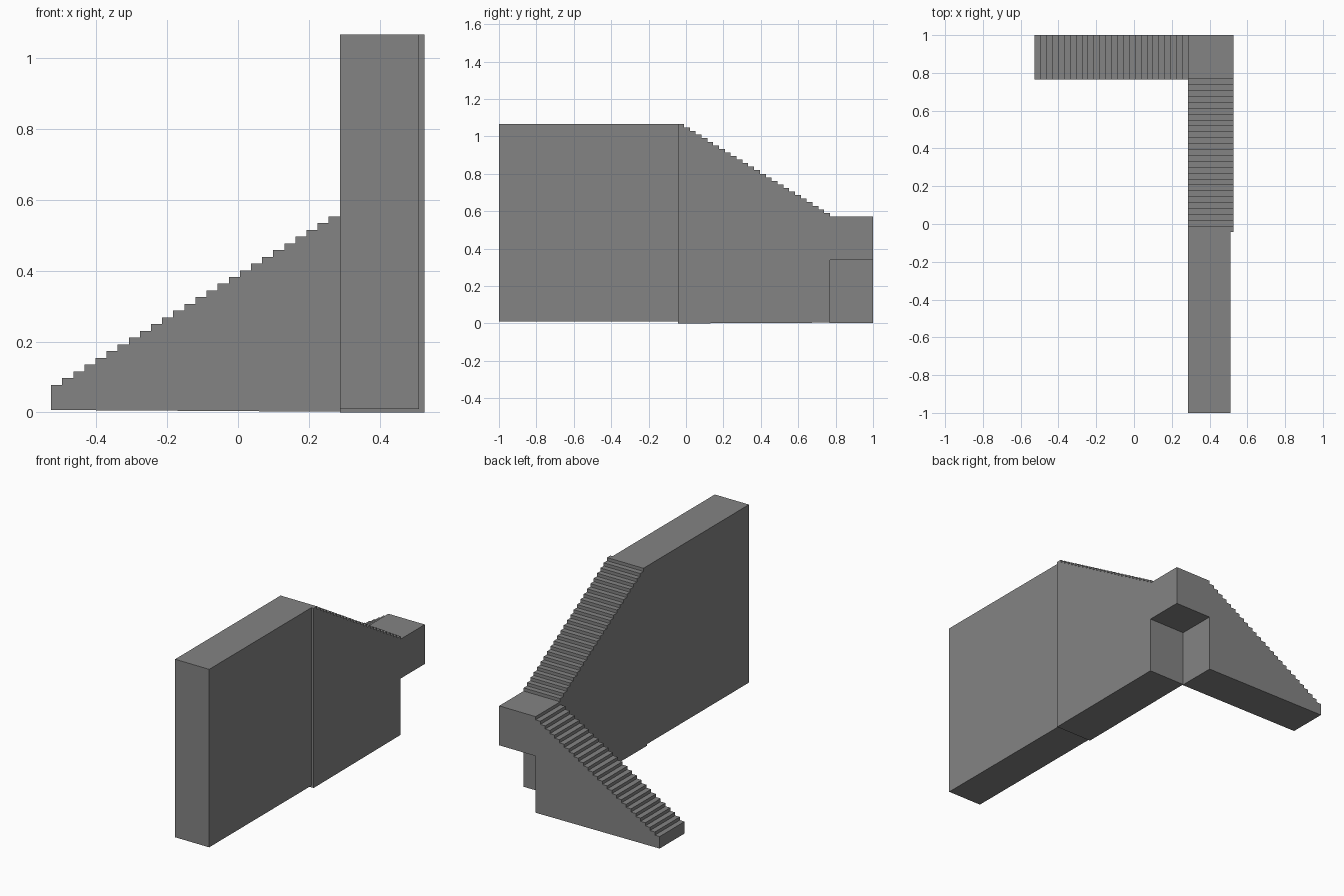
import bpy
import bmesh
from mathutils import Vector

cube = bpy.data.objects.get("Cube")
if cube:
    bpy.data.objects.remove(cube, do_unlink=True)

concrete = bpy.data.materials.new("grey concrete")
concrete.use_nodes = True
GREY = (0.23, 0.23, 0.23, 1)
concrete.diffuse_color = GREY
concrete.node_tree.nodes["Principled BSDF"].inputs["Base Color"].default_value = GREY


def extrude_profile(name, points, depth):
    """Make a solid from a planar outline pushed along the depth vector."""
    bm = bmesh.new()
    face = bm.faces.new([bm.verts.new(p) for p in points])
    result = bmesh.ops.extrude_face_region(bm, geom=[face], use_keep_orig=True)
    moved = [g for g in result["geom"] if isinstance(g, bmesh.types.BMVert)]
    bmesh.ops.translate(bm, verts=moved, vec=Vector(depth))
    bmesh.ops.recalc_face_normals(bm, faces=bm.faces)
    mesh = bpy.data.meshes.new(name)
    bm.to_mesh(mesh)
    bm.free()
    mesh.materials.append(concrete)
    obj = bpy.data.objects.new(name, mesh)
    bpy.context.collection.objects.link(obj)
    return obj


def block(name, low, high):
    x0, y0, z0 = low
    x1, y1, z1 = high
    outline = [(x0, y0, z0), (x1, y0, z0), (x1, y1, z0), (x0, y1, z0)]
    return extrude_profile(name, outline, (0, 0, z1 - z0))


def stair_outline(start, end, first_tread, rise, steps, base_start, base_end):
    """Side outline (distance, height) of a solid flight rising from start to end."""
    run = (end - start) / steps
    outline = [(start, base_start)]
    for i in range(steps):
        height = first_tread + i * rise
        outline += [(start + i * run, height), (start + (i + 1) * run, height)]
    return outline + [(end, base_end)]


STEPS = 26
RISE = 0.019
INNER, OUTER = 0.287, 0.526      # width of the upper flight and landing
TURN, BACK = 0.77, 1.0           # depth of the lower flight and landing
LANDING_TOP = 0.572
UPPER_START = -0.042
TOP = LANDING_TOP + STEPS * RISE

# Lower flight, climbing along x to the landing
lower = stair_outline(-0.527, INNER, LANDING_TOP - STEPS * RISE, RISE, STEPS, 0.007, 0.002)
extrude_profile("lower_flight", [(d, TURN - 0.004, h) for d, h in lower],
                (0, BACK - TURN + 0.004, 0))

# Corner landing, overhanging an open nook
block("landing", (INNER, TURN, 0.338), (OUTER, BACK, LANDING_TOP))

# Upper flight, climbing towards the front
upper = stair_outline(TURN, UPPER_START, LANDING_TOP + RISE, RISE, STEPS, 0.004, 0.0)
extrude_profile("upper_flight", [(INNER, d, h) for d, h in upper],
                (OUTER - INNER, 0, 0))

# Long raised walkway at the top of the stairs
block("upper_walkway", (INNER, -1.0, 0.01), (0.511, UPPER_START, TOP))
